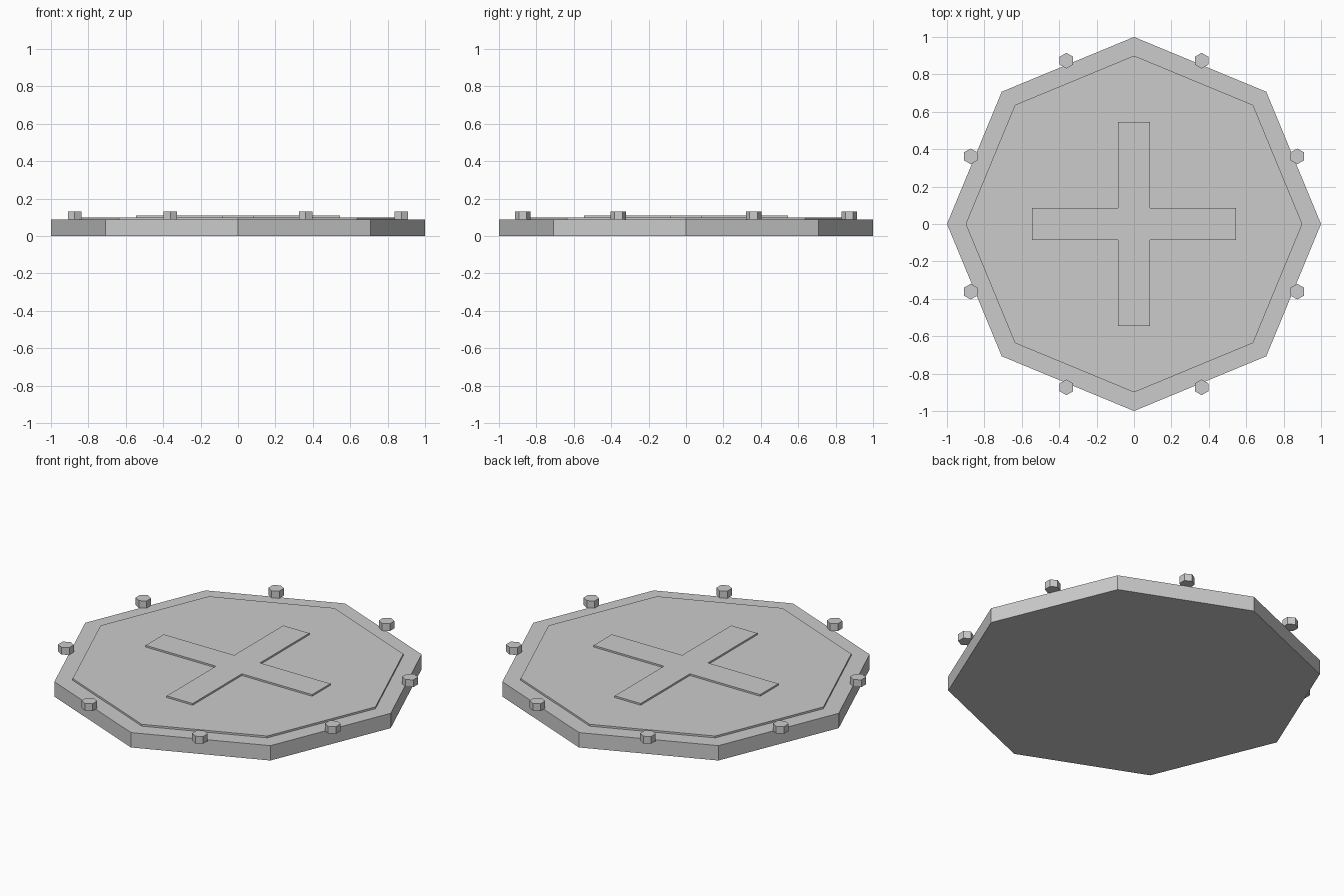
import bpy
import bmesh
from math import cos, sin, radians

cube = bpy.data.objects.get("Cube")
if cube:
    bpy.data.objects.remove(cube, do_unlink=True)

GREY = (0.6, 0.6, 0.6, 1.0)
metal = bpy.data.materials.new("plain grey")
metal.use_nodes = True
metal.diffuse_color = GREY
metal.node_tree.nodes["Principled BSDF"].inputs["Base Color"].default_value = GREY


def ring(radius, sides, start=0):
    """Corners of a regular polygon."""
    angles = [radians(start + 360 * i / sides) for i in range(sides)]
    return [(radius * cos(a), radius * sin(a)) for a in angles]


def prism(name, outline, bottom, top, centre=(0, 0)):
    """Flat-sided solid raised from an outline."""
    bm = bmesh.new()
    face = bm.faces.new([bm.verts.new((x, y, bottom)) for x, y in outline])
    raised = bmesh.ops.extrude_face_region(bm, geom=[face])["geom"]
    verts = [v for v in raised if isinstance(v, bmesh.types.BMVert)]
    bmesh.ops.translate(bm, verts=verts, vec=(0, 0, top - bottom))
    bmesh.ops.recalc_face_normals(bm, faces=bm.faces)
    mesh = bpy.data.meshes.new(name)
    bm.to_mesh(mesh)
    bm.free()
    mesh.materials.append(metal)
    obj = bpy.data.objects.new(name, mesh)
    obj.location = (*centre, 0)
    bpy.context.collection.objects.link(obj)
    return obj


BASE_TOP, PLATE_TOP, CROSS_TOP, BOLT_TOP = 0.088, 0.099, 0.109, 0.131

# Octagonal slab and the thin raised plate on it
prism("base_slab", ring(1.0, 8), 0, BASE_TOP)
prism("raised_plate", ring(0.9, 8), BASE_TOP, PLATE_TOP)

# Raised cross: one arm outline turned four times
LENGTH, HALF = 0.545, 0.085
arm = [(HALF, -HALF), (LENGTH, -HALF), (LENGTH, HALF)]
cross = []
for turn in range(4):
    cross += arm
    arm = [(-y, x) for x, y in arm]
prism("raised_cross", cross, PLATE_TOP, CROSS_TOP)

# Hexagonal bolts at the middle of each edge
for i, centre in enumerate(ring(0.945, 8, 22.5)):
    prism(f"bolt_{i + 1}", ring(0.042, 6, 30), BASE_TOP, BOLT_TOP, centre)
